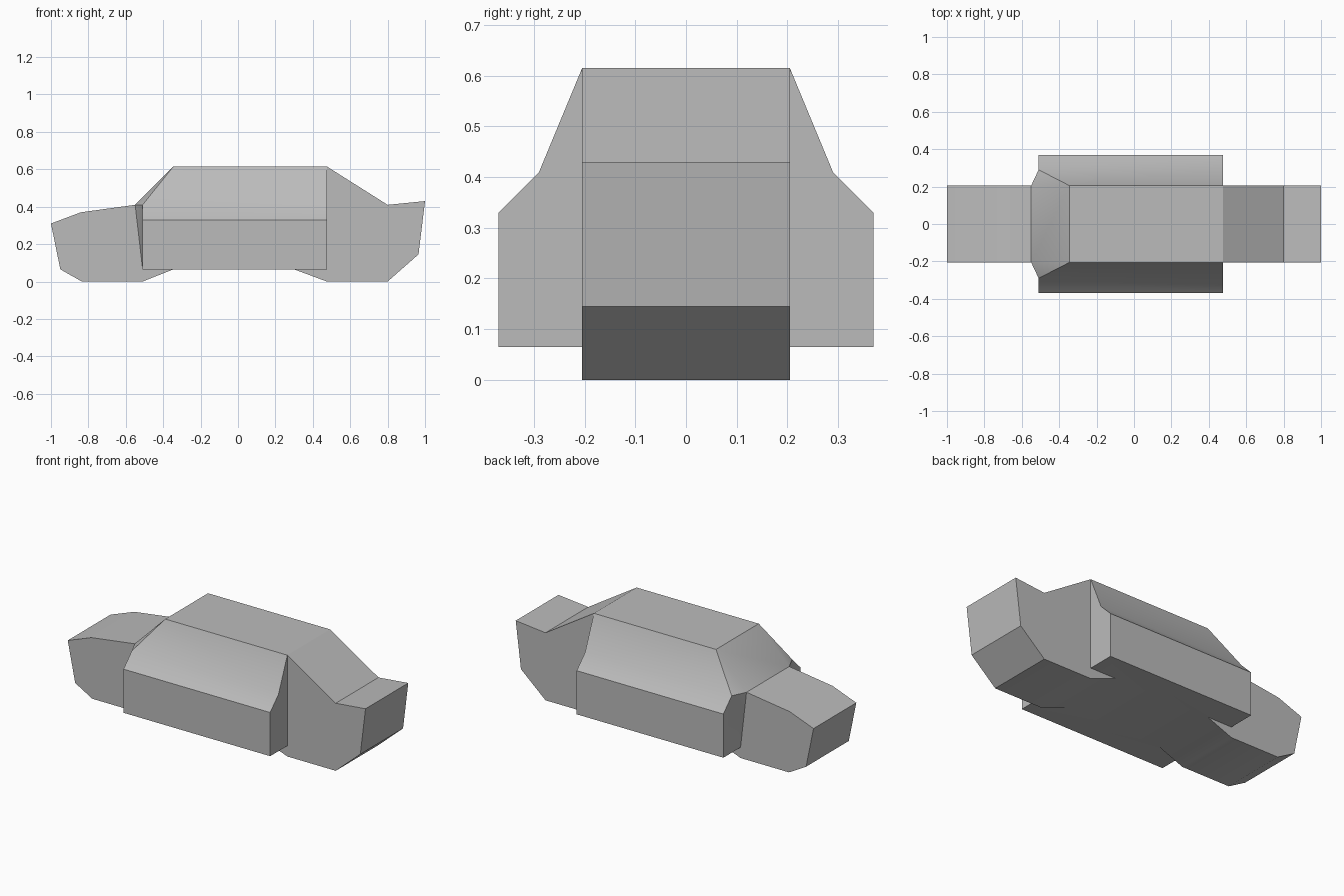
import bpy
import bmesh
import math

cube = bpy.data.objects.get("Cube")
if cube:
    bpy.data.objects.remove(cube, do_unlink=True)

HALF = 0.205   # half width of the central hull
MID = 0.29     # shoulder line of the side pods
WIDE = 0.37    # outer wall of the side pods
SILL = 0.065   # underside of the side pods

# Grey paint
grey = bpy.data.materials.new("grey paint")
grey.use_nodes = True
grey.diffuse_color = (0.5, 0.5, 0.5, 1)
grey.node_tree.nodes["Principled BSDF"].inputs["Base Color"].default_value = (0.5, 0.5, 0.5, 1)

bm = bmesh.new()


def mirrored_face(points):
    """Add a side face and its mirror image across the centre line."""
    for side in (1, -1):
        bm.faces.new([bm.verts.new((x, y * side, z)) for x, y, z in points])


# Hull profile: nose, roof, tail, belly
nose_top = [(-1, 0.31), (-0.84, 0.37), (-0.55, 0.41)]
roof = [(-0.345, 0.615), (0.475, 0.615)]
tail = [(0.80, 0.41), (1, 0.43), (0.965, 0.145), (0.80, 0), (0.475, 0), (0.30, SILL)]
nose_low = [(-0.345, SILL), (-0.51, 0), (-0.835, 0), (-0.95, SILL)]
outline = nose_top + roof + tail + nose_low

# Strip of panels running around the hull
for (xa, za), (xb, zb) in zip(outline, outline[1:] + outline[:1]):
    bm.faces.new([bm.verts.new(p) for p in
                  ((xa, -HALF, za), (xb, -HALF, zb), (xb, HALF, zb), (xa, HALF, za))])

# Hull walls in front of and behind the side pods
front_x, back_x = -0.51, 0.475
for wall in (nose_top + [(front_x, SILL)] + nose_low, roof[1:] + tail + [(back_x, SILL)]):
    mirrored_face([(x, HALF, z) for x, z in wall])

# Side pods
section = [(HALF, 0.615), (MID, 0.41), (WIDE, 0.33), (WIDE, SILL), (HALF, SILL)]
front = [(front_x, y, z) for y, z in section]
front[0] = (roof[0][0], HALF, roof[0][1])
back = [(back_x, y, z) for y, z in section]
for i in range(3):
    mirrored_face([front[i], front[i + 1], back[i + 1], back[i]])
mirrored_face([front[3], front[4], (-0.345, HALF, SILL), (0.30, HALF, SILL), back[4], back[3]])
mirrored_face(back)
mirrored_face(front[1:])

# Wedges joining the pods to the nose
corner = (-0.55, HALF, 0.41)
mirrored_face([corner, front[1], front[0]])
mirrored_face([corner, front[1], front[4]])

# Weld everything into one closed shell
bmesh.ops.remove_doubles(bm, verts=bm.verts[:], dist=0.0005)
bmesh.ops.recalc_face_normals(bm, faces=bm.faces[:])
mesh = bpy.data.meshes.new("vehicle_body")
bm.to_mesh(mesh)
bm.free()
mesh.materials.append(grey)
body = bpy.data.objects.new("vehicle_body", mesh)
bpy.context.collection.objects.link(body)

bpy.ops.object.select_all(action="DESELECT")
body.select_set(True)
bpy.context.view_layer.objects.active = body
bpy.ops.object.shade_smooth_by_angle(angle=math.radians(30))
